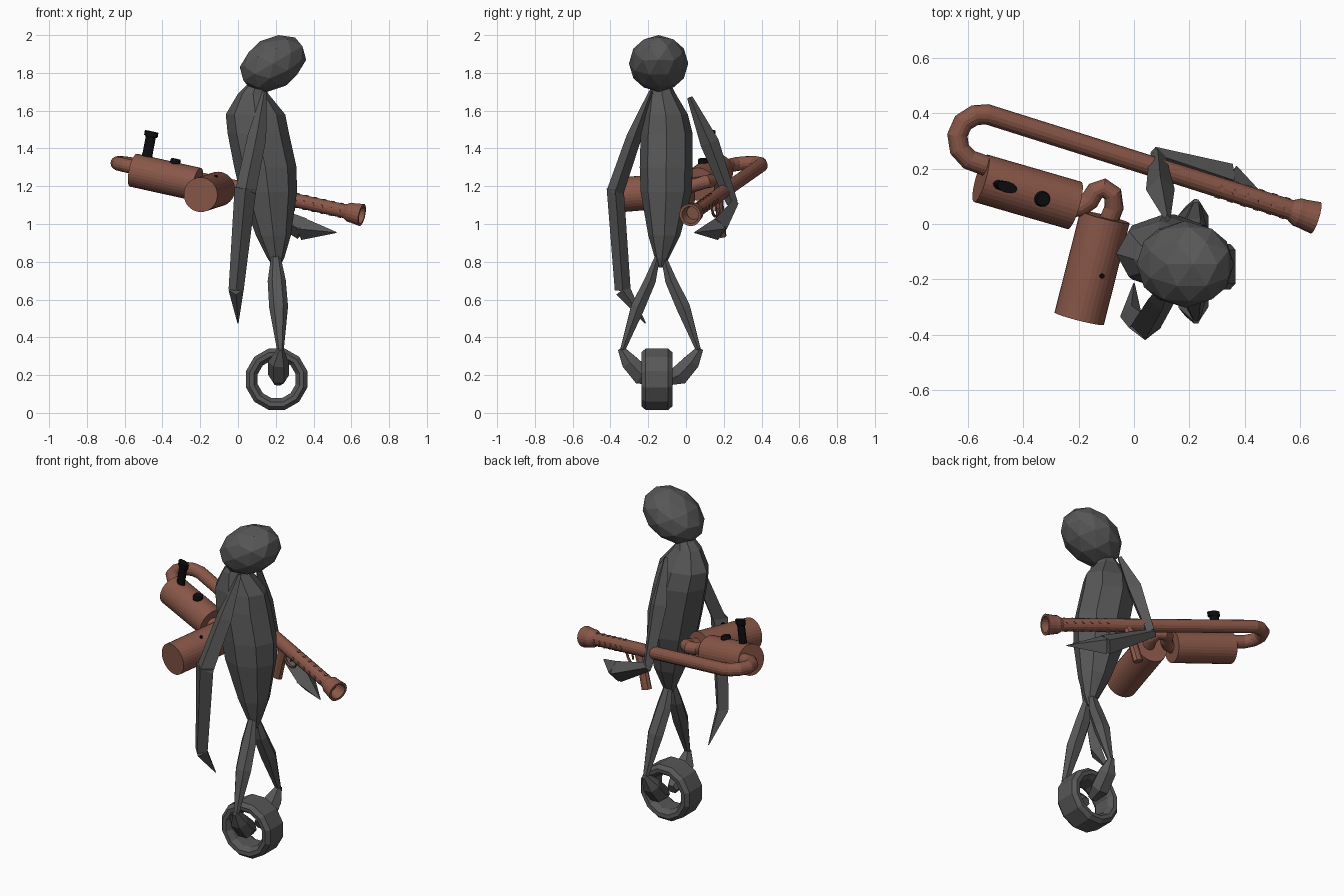
import bpy, bmesh, math
from mathutils import Vector, Matrix

if "Cube" in bpy.data.objects:
    bpy.data.objects.remove(bpy.data.objects["Cube"])


def material(name, rgb):
    m = bpy.data.materials.new(name)
    m.diffuse_color = (*rgb, 1)
    m.use_nodes = True
    m.node_tree.nodes["Principled BSDF"].inputs["Base Color"].default_value = m.diffuse_color
    return m


GREY = material("dark grey", (0.095, 0.095, 0.095))
BROWN = material("rust brown", (0.25, 0.095, 0.065))
BLACK = material("black", (0.004, 0.004, 0.005))


def finish(name, bm, mat):
    bmesh.ops.recalc_face_normals(bm, faces=bm.faces)
    me = bpy.data.meshes.new(name)
    bm.to_mesh(me)
    bm.free()
    me.materials.append(mat)
    ob = bpy.data.objects.new(name, me)
    bpy.context.collection.objects.link(ob)
    return ob


def skin(name, rings, mat):
    """Bridge rings of points and cap both ends."""
    bm = bmesh.new()
    vs = [[bm.verts.new(p) for p in r] for r in rings]
    n = len(vs[0])
    for a, b in zip(vs, vs[1:]):
        for i in range(n):
            bm.faces.new((a[i], a[(i + 1) % n], b[(i + 1) % n], b[i]))
    bm.faces.new(vs[0])
    bm.faces.new(vs[-1])
    return finish(name, bm, mat)


def ring(c, u, v, ru, rv, n):
    return [c + u * ru * math.cos(a) + v * rv * math.sin(a)
            for a in (2 * math.pi * i / n for i in range(n))]


def loft(name, secs, mat, n=4, ref=(1, 0, 0), normal=None):
    """Sections (x, y, z, radius along ref, radius across)."""
    pts = [Vector(s[:3]) for s in secs]
    rings = []
    for i, s in enumerate(secs):
        t = Vector(normal) if normal else (
            (pts[min(i + 1, len(pts) - 1)] - pts[i]).normalized() +
            (pts[i] - pts[max(i - 1, 0)]).normalized()).normalized()
        u = Vector(ref)
        u = (u - t * u.dot(t)).normalized()
        rings.append(ring(pts[i], u, t.cross(u), s[3], s[4], n))
    return skin(name, rings, mat)


def lathe(name, p0, p1, profile, mat, n=32):
    """Profile of (distance fraction, radius) turned about the line p0-p1."""
    p0, p1 = Vector(p0), Vector(p1)
    d = (p1 - p0).normalized()
    u = d.orthogonal().normalized()
    return skin(name, [ring(p0.lerp(p1, t), u, d.cross(u), r, r, n) for t, r in profile], mat)


def tube(name, pts, r, mat, n=16):
    return loft(name, [(*p, r, r) for p in pts], mat, n, (0, 0, 1))


# head
bm = bmesh.new()
bmesh.ops.create_icosphere(bm, subdivisions=2, radius=1)
bm.transform(Matrix.Translation((0.185, -0.145, 1.85)) @ Matrix.Rotation(-math.radians(30), 4, 'Y')
             @ Matrix.Diagonal((0.19, 0.157, 0.136, 1)))
finish("head", bm, GREY)

# torso: (z, x min, x max, y min, y max)
spans = [(1.74, .05, .14, -.18, -.08), (1.69, .0, .16, -.2, -.055), (1.58, -.065, .25, -.225, .01),
         (1.48, -.055, .27, -.24, .035), (1.3, -.02, .31, -.245, .035), (1.17, .01, .312, -.24, .03),
         (.94, .095, .28, -.2, -.03), (.82, .155, .245, -.165, -.09), (.77, .19, .22, -.145, -.115)]
loft("torso", [((a + b) / 2, (c + d) / 2, z, (b - a) / 2, (d - c) / 2) for z, a, b, c, d in spans],
     GREY, 8, normal=(0, 0, 1))

# legs, mirrored about the middle of the body
MID = -0.135
for side, s in (("right", -1), ("left", 1)):
    loft(side + "_thigh", [(.2, MID + s * .015, .83, .025, .015), (.205, MID + s * .055, .70, .048, .035),
                           (.215, MID + s * .12, .56, .05, .042), (.225, MID + s * .205, .32, .016, .014)],
         GREY, 6)
    loft(side + "_shin", [(.225, MID + s * .21, .34, .015, .02), (.215, MID + s * .165, .27, .055, .05),
                          (.215, MID + s * .10, .20, .055, .06), (.21, MID + s * .03, .17, .03, .03)],
         GREY, 6)

# wheel: rounded ring turned about the y direction
bm = bmesh.new()
prof = [(.104, -.05), (.125, -.08), (.148, -.082), (.168, -.06),
        (.168, .06), (.148, .082), (.125, .08), (.104, .05)]
rows = [[bm.verts.new((.205 + r * math.cos(a), -.154 + y, .178 + r * math.sin(a))) for r, y in prof]
        for a in (2 * math.pi * (i + .5) / 12 for i in range(12))]
for i in range(12):
    a, b = rows[i], rows[(i + 1) % 12]
    for j in range(8):
        k = (j + 1) % 8
        bm.faces.new((a[j], a[k], b[k], b[j]))
finish("wheel", bm, GREY)

# hanging right arm
loft("right_upper_arm", [(.14, -.185, 1.70, .012, .012), (.10, -.275, 1.46, .05, .04),
                         (.04, -.375, 1.17, .055, .045)], GREY)
loft("right_forearm", [(.04, -.375, 1.19, .058, .045), (-.01, -.335, .65, .04, .042)], GREY)
loft("right_hand", [(-.01, -.335, .65, .04, .042), (0, -.215, .475, .003, .003)], GREY)

# bent left arm
loft("left_upper_arm", [(.12, .02, 1.67, .012, .015), (.095, .125, 1.43, .052, .05),
                        (.085, .245, 1.11, .03, .03)], GREY)
loft("left_forearm", [(.07, .255, 1.11, .025, .025), (.34, .165, .975, .06, .055)], GREY, ref=(0, 0, 1))
loft("left_hand", [(.34, .165, .975, .06, .055), (.52, .045, .955, .003, .003)], GREY, ref=(0, 0, 1))

# long barrel with the return bend into the rear canister
FRONT, REAR = Vector((.60, .04, 1.06)), Vector((-.53, .396, 1.31))
AXIS = (REAR - FRONT).normalized()
tube("barrel", [FRONT, REAR, (-.575, .393, 1.318), (-.618, .366, 1.323), (-.638, .32, 1.322),
                (-.63, .27, 1.318), (-.595, .232, 1.31), (-.52, .205, 1.295)], .037, BROWN)

# flared hollow muzzle
lathe("muzzle", FRONT + AXIS * .04, FRONT - AXIS * .06,
      [(0, .036), (.3, .052), (.5, .053), (1, .06), (1, .046), (.2, .034)], BROWN, 20)

# vent rims around the front of the barrel
up = (Vector((0, 0, 1)) - AXIS * AXIS.z).normalized()
for k in range(4):
    out = Matrix.Rotation(k * math.pi / 2, 3, AXIS) @ up
    for i in range(6):
        p = FRONT + AXIS * (.06 + .05 * i)
        lathe("vent", p + out * .03, p + out * .0395, [(0, .01), (1, .01)], BROWN, 10)

# canisters and the bent pipe between them
CAN0, CAN1 = Vector((-.553, .165, 1.285)), Vector((-.215, .067, 1.21))
lathe("rear_canister", CAN0, CAN1, [(0, .089), (1, .089)], BROWN)
lathe("side_canister", (-.198, -.342, 1.155), (-.105, .025, 1.185), [(0, .092), (1, .092)], BROWN)
tube("link_pipe", [(-.25, .055, 1.215), (-.19, .063, 1.215), (-.16, .085, 1.22), (-.14, .118, 1.225),
                   (-.108, .13, 1.228), (-.077, .108, 1.225), (-.072, .06, 1.21), (-.1, -.01, 1.19)],
     .035, BROWN)

# pistol grip, trigger guard and trigger under the barrel
loft("grip", [(.19, .175, 1.14, .035, .022), (.165, .18, 1.06, .03, .022), (.13, .19, .935, .032, .024)],
     BROWN, 8)
gc = Vector((.245, .155, 1.09))
fwd = Vector((AXIS.x, AXIS.y, 0)).normalized()
tube("trigger_guard", [gc + fwd * .055 * math.cos(a) + Vector((0, 0, .05 * math.sin(a)))
                       for a in (math.pi * (.05 + 1.3 * i / 12 - 1.15 + 0) for i in range(13))],
     .007, BROWN, 6)
tube("trigger", [gc + Vector((0, 0, .045)), gc + Vector((.006, 0, .01)), gc + Vector((0, 0, -.02))],
     .006, BROWN, 6).rotation_euler = (0, 0, 0)

# upright black handle with a wider cap, and small controls
tilt = (.2, -.05, 1)
loft("handle", [(-.482, .14, 1.345, .033, .018), (-.478, .139, 1.375, .028, .017),
                (-.462, .134, 1.46, .028, .017), (-.461, .134, 1.465, .038, .02),
                (-.457, .133, 1.49, .038, .02)], BLACK, 12, (.96, -.28, -.2), tilt)
lathe("button", (-.338, .092, 1.30), (-.328, .09, 1.345), [(0, .028), (.8, .028), (1, .024)], BLACK, 16)
lathe("small_knob", (-.122, -.186, 1.235), (-.114, -.188, 1.258), [(0, .009), (1, .009)], BLACK, 10)
